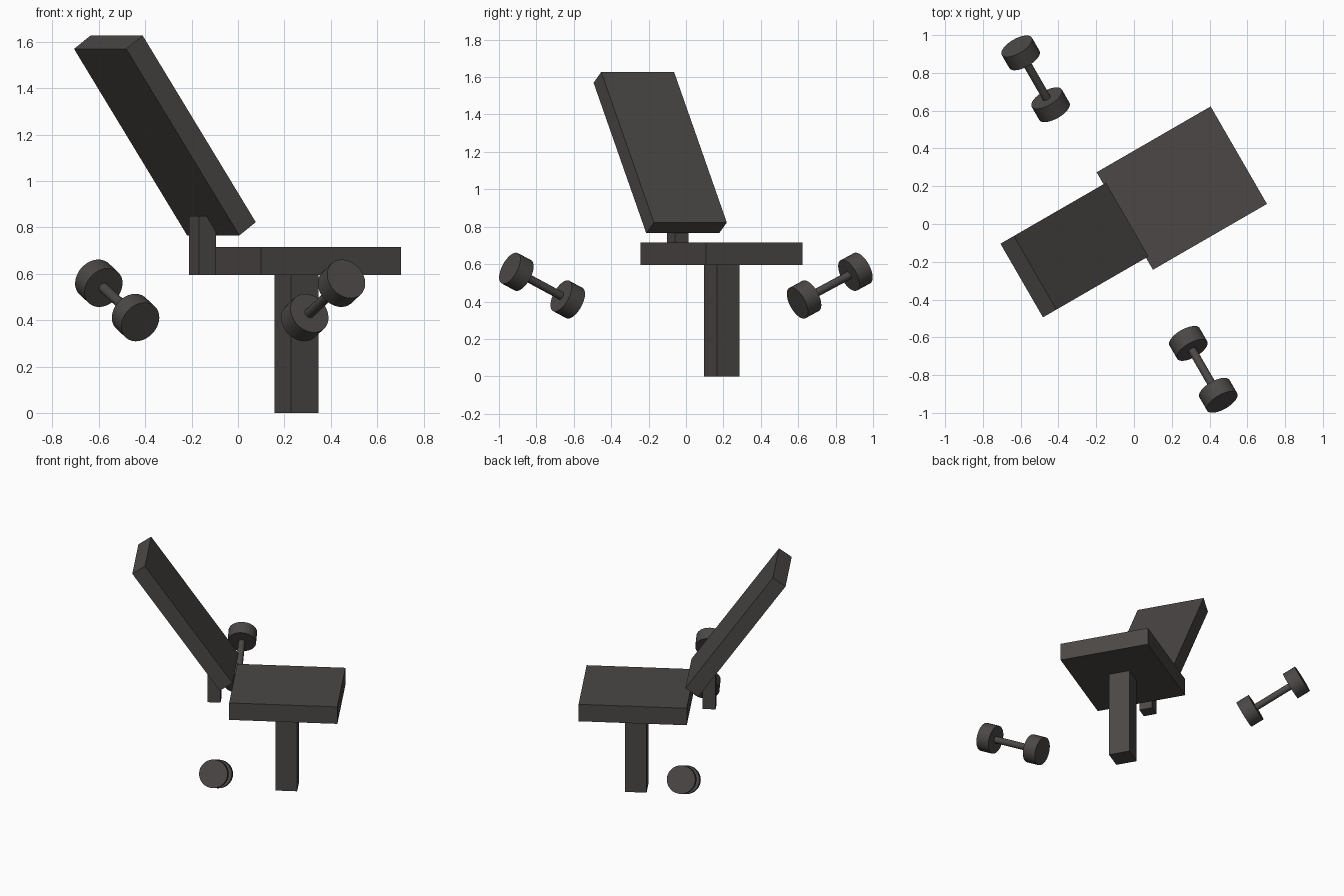
import bpy, bmesh
from math import radians
from mathutils import Matrix, Vector

cube = bpy.data.objects.get("Cube")
if cube:
    bpy.data.objects.remove(cube, do_unlink=True)

# Single dark finish
COLOR = (0.07, 0.064, 0.061, 1)
mat = bpy.data.materials.new("charcoal grey")
mat.use_nodes = True
mat.diffuse_color = COLOR
mat.node_tree.nodes["Principled BSDF"].inputs["Base Color"].default_value = COLOR

# Bench frame: origin under the seat, turned on the floor
BENCH = Matrix.Translation((0.253, 0.19, 0)) @ Matrix.Rotation(radians(30), 4, 'Z')


def add_object(name, bm, matrix):
    mesh = bpy.data.meshes.new(name)
    bm.to_mesh(mesh)
    bm.free()
    mesh.materials.append(mat)
    obj = bpy.data.objects.new(name, mesh)
    bpy.context.collection.objects.link(obj)
    obj.matrix_world = BENCH @ matrix
    return obj


def box(name, size, center, tilt=0):
    bm = bmesh.new()
    bmesh.ops.create_cube(bm, size=1)
    bmesh.ops.scale(bm, vec=size, verts=bm.verts)
    return add_object(name, bm, Matrix.Translation(center) @ Matrix.Rotation(radians(tilt), 4, 'Y'))


def cylinder(name, radius, length, matrix):
    bm = bmesh.new()
    bmesh.ops.create_cone(bm, cap_ends=True, segments=32, radius1=radius,
                          radius2=radius, depth=length)
    obj = add_object(name, bm, matrix)
    bpy.ops.object.select_all(action='DESELECT')
    obj.select_set(True)
    bpy.context.view_layer.objects.active = obj
    bpy.ops.object.shade_smooth_by_angle(angle=radians(30))


# Bench
box("seat", (0.697, 0.596, 0.12), (0, 0, 0.655))
box("seat_post", (0.139, 0.139, 0.60), (0, 0, 0.30))
box("backrest_stem", (0.085, 0.085, 0.255), (-0.469, 0, 0.7225))
box("backrest", (0.10, 0.45, 0.982), (-0.656, 0, 1.196), tilt=-35)

# Dumbbells, one on each side, outer ends raised
LENGTH, WEIGHT = 0.44, 0.09
for side, label in ((1, "back"), (-1, "front")):
    frame = (Matrix.Translation((-0.381, side * 0.888, 0.485))
             @ Matrix.Rotation(radians(-65 * side), 4, 'X'))
    cylinder(label + "_dumbbell_bar", 0.022, LENGTH - WEIGHT, frame)
    for end, part in ((1, "outer"), (-1, "inner")):
        offset = Matrix.Translation(Vector((0, 0, end * (LENGTH - WEIGHT) / 2)))
        cylinder(f"{label}_dumbbell_{part}_weight", 0.092, WEIGHT, frame @ offset)
